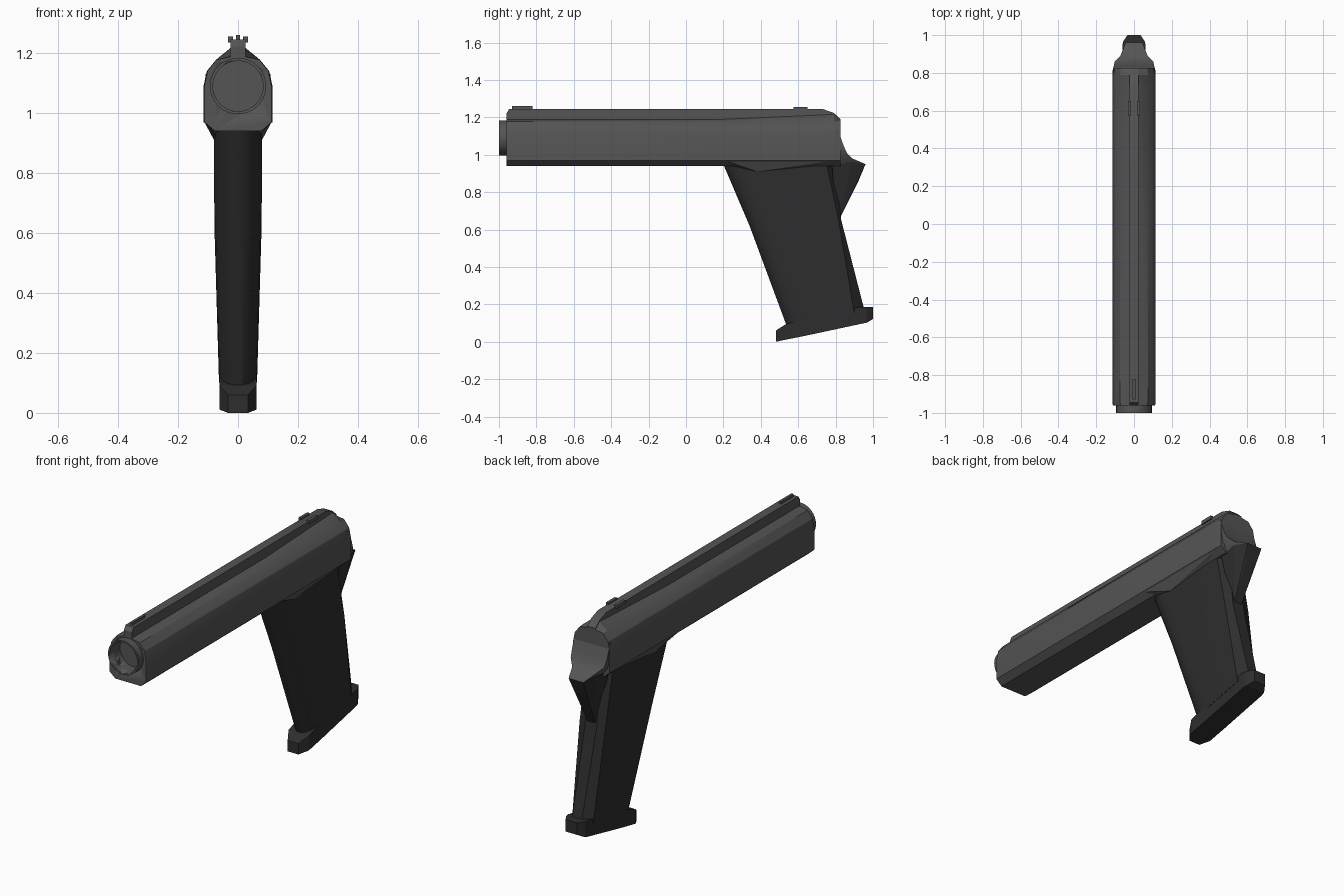
import bpy, bmesh, math

if "Cube" in bpy.data.objects:
    bpy.data.objects.remove(bpy.data.objects["Cube"])


def material(name, value):
    m = bpy.data.materials.new(name)
    m.diffuse_color = (value, value, value, 1)
    m.use_nodes = True
    m.node_tree.nodes["Principled BSDF"].inputs["Base Color"].default_value = m.diffuse_color
    return m


METAL = material("dark_grey", 0.09)
GRIP = material("near_black", 0.027)


def finish(name, bm, mat, angle=None):
    bmesh.ops.recalc_face_normals(bm, faces=bm.faces[:])
    me = bpy.data.meshes.new(name)
    bm.to_mesh(me)
    bm.free()
    me.materials.append(mat)
    ob = bpy.data.objects.new(name, me)
    bpy.context.collection.objects.link(ob)
    if angle:
        bpy.ops.object.select_all(action='DESELECT')
        ob.select_set(True)
        bpy.context.view_layer.objects.active = ob
        bpy.ops.object.shade_smooth_by_angle(angle=math.radians(angle))
    return ob


def mirrored(half):
    """Close a right-hand outline (x, y, z) into a full symmetric ring."""
    return half + [(-x, y, z) for x, y, z in reversed(half)]


def loft(name, rings, mat, angle=None):
    bm = bmesh.new()
    loops = [[bm.verts.new(p) for p in r] for r in rings]
    n = len(loops[0])
    for a, b in zip(loops, loops[1:]):
        for i in range(n):
            j = (i + 1) % n
            bm.faces.new((a[i], a[j], b[j], b[i]))
    bm.faces.new(loops[0])
    bm.faces.new(loops[-1])
    return finish(name, bm, mat, angle)


def hull(name, pts, mat):
    bm = bmesh.new()
    for x, y, z in pts:
        bm.verts.new((x, y, z))
        bm.verts.new((-x, y, z))
    bmesh.ops.convex_hull(bm, input=bm.verts[:])
    return finish(name, bm, mat)


def cylinder(name, r, y0, y1, z, mat):
    rings = [[(r * math.cos(t * math.tau / 32), y, z + r * math.sin(t * math.tau / 32))
              for t in range(32)] for y in (y0, y1)]
    return loft(name, rings, mat, 30)


def box(name, x, y0, y1, z0, z1, half, mat):
    return loft(name, [[(x - half, y, z0), (x + half, y, z0),
                        (x + half, y, z1), (x - half, y, z1)] for y in (y0, y1)], mat)


# Slide with its raised top rib: station, shoulder height, rib height, width scale
rings = []
for y, shoulder, rib, s in [(-0.96, 1.188, 1.222, 0.97), (-0.945, 1.19, 1.245, 1),
                            (0.2, 1.19, 1.245, 1), (0.73, 1.213, 1.245, 1),
                            (0.79, 1.217, 1.224, 1), (0.825, 1.185, 1.192, 0.97)]:
    half = [(0.08, 0.94), (0.115, 0.97), (0.115, 1.09), (0.104, 1.14), (0.073, 1.178),
            (0.025, shoulder), (0.025, rib)]
    rings.append(mirrored([(x * s, y, z) for x, z in half]))
slide = loft("slide", rings, METAL, 25)

# Barrel end and its bore
barrel = cylinder("barrel", 0.094, -1.0, -0.93, 1.09, METAL)
cutter = cylinder("bore_cutter", 0.084, -1.05, -0.91, 1.09, METAL)
cutter.hide_render = True
cutter.hide_viewport = True
for ob in (slide, barrel):
    mod = ob.modifiers.new("bore", 'BOOLEAN')
    mod.operation = 'DIFFERENCE'
    mod.solver = 'EXACT'
    mod.object = cutter

# Sights
box("front_sight", 0, -0.93, -0.82, 1.24, 1.26, 0.007, METAL)
for side in (-1, 1):
    box("rear_sight", side * 0.025, 0.575, 0.65, 1.235, 1.255, 0.008, METAL)

# Raked grip: rounded front, bevelled backstrap
rings = []
for yf, ye, yr, zf, zr, w in [(0.195, 0.75, 0.80, 0.96, 0.96, 0.08),
                              (0.34, 0.815, 0.829, 0.62, 0.655, 0.079),
                              (0.54, 0.90, 0.955, 0.08, 0.165, 0.0635)]:
    half = []
    for fx, y in [(0.22, yf), (0.55, yf + 0.015), (0.82, yf + 0.045), (0.95, yf + 0.08),
                  (1, yf + 0.12), (1, ye), (0.45, yr)]:
        half.append((fx * w, y, zf + (zr - zf) * (y - yf) / (yr - yf)))
    rings.append(mirrored(half))
loft("grip", rings, GRIP, 30)

# Flare joining grip and slide
hull("grip_shoulder", [(0.113, 0.2, 0.972), (0.113, 0.81, 0.972), (0.06, 0.2, 0.95),
                       (0.08, 0.27, 0.937), (0.08, 0.38, 0.91), (0.08, 0.57, 0.937),
                       (0.08, 0.78, 0.95)], METAL)

# Grip foot: station, bottom, top, half width
loft("grip_foot", [mirrored([(w, y, b), (w, y, t)]) for y, b, t, w in
                   [(0.48, 0.0, 0.06, 0.033), (0.53, 0.011, 0.092, 0.062),
                    (0.65, 0.035, 0.132, 0.062), (0.94, 0.097, 0.187, 0.062),
                    (0.965, 0.102, 0.187, 0.058), (1.0, 0.122, 0.187, 0.035)]], GRIP)

# Rear tang: concave sweep down to the spur
loft("rear_tang", [mirrored([(wf, 0.76, zf), (w, y, z)]) for y, z, w, zf, wf in
                   [(0.815, 1.13, 0.108, 1.13, 0.105), (0.842, 1.05, 0.107, 1.05, 0.105),
                    (0.86, 1.01, 0.102, 1.0, 0.105), (0.89, 0.98, 0.072, 0.96, 0.095),
                    (0.96, 0.95, 0.045, 0.94, 0.075)]], METAL, 30)
hull("rear_spur", [(0.045, 0.96, 0.95), (0.072, 0.885, 0.962), (0.075, 0.78, 0.955),
                   (0.03, 0.922, 0.86), (0.022, 0.822, 0.66), (0.03, 0.80, 0.70)], GRIP)
